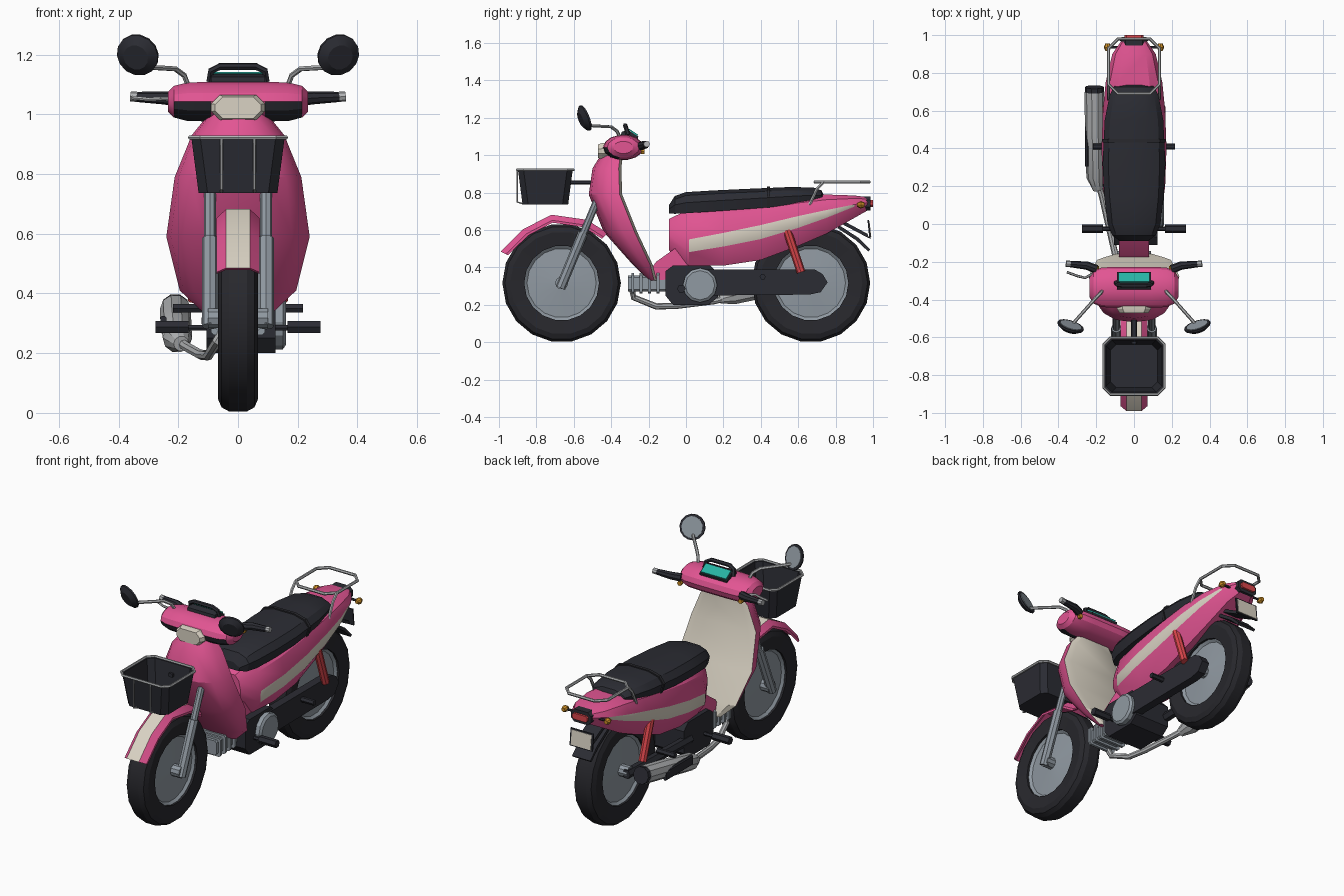
import bpy, bmesh, math
from mathutils import Vector

if "Cube" in bpy.data.objects:
    bpy.data.objects.remove(bpy.data.objects["Cube"])

def material(name, *rgb):
    m = bpy.data.materials.new(name)
    m.use_nodes = True
    m.diffuse_color = (*rgb, 1)
    m.node_tree.nodes["Principled BSDF"].inputs["Base Color"].default_value = (*rgb, 1)
    return m

PINK = material("pink paint", .76, .09, .29)
CREAM = material("cream", .70, .65, .55)
BLACK = material("black plastic", .024, .025, .033)
TYRE = material("tyre rubber", .021, .021, .026)
STEEL = material("blue grey steel", .28, .32, .36)
CHROME = material("light metal", .45, .46, .47)
RED = material("red", .70, .06, .07)
ORANGE = material("orange", .60, .27, .02)
TEAL = material("teal", .02, .45, .37)

parts = []
def add(name, mesh, mats):
    ob = bpy.data.objects.new(name, mesh)
    bpy.context.collection.objects.link(ob)
    for m in mats:
        mesh.materials.append(m)
    parts.append(ob)
    return ob

def loft(name, rings, mats, rule=None, loop=False):
    """Skin closed rings; rule(ring, edge, centre) gives the material index."""
    bm = bmesh.new()
    vs = [[bm.verts.new(p) for p in r] for r in rings]
    n, k = len(vs), len(vs[0])
    for i in range(n if loop else n - 1):
        a, b = vs[i], vs[(i + 1) % n]
        for j in range(k):
            f = bm.faces.new((a[j], a[(j + 1) % k], b[(j + 1) % k], b[j]))
            if rule:
                f.material_index = rule(i, j, f.calc_center_median())
    if not loop:
        bm.faces.new(vs[0])
        bm.faces.new(vs[-1])
    bmesh.ops.recalc_face_normals(bm, faces=bm.faces)
    me = bpy.data.meshes.new(name)
    bm.to_mesh(me)
    bm.free()
    return add(name, me, mats)

def tube(name, pts, r, mat, radii=None, res=1, cyclic=False):
    cu = bpy.data.curves.new(name, 'CURVE')
    cu.dimensions = '3D'
    cu.bevel_depth, cu.bevel_resolution, cu.use_fill_caps = r, res, True
    sp = cu.splines.new('POLY')
    sp.points.add(len(pts) - 1)
    for i, p in enumerate(pts):
        sp.points[i].co = (*p, 1)
        sp.points[i].radius = radii[i] if radii else 1
    sp.use_cyclic_u = cyclic
    tmp = bpy.data.objects.new(name + " path", cu)
    me = bpy.data.meshes.new_from_object(tmp)
    bpy.data.objects.remove(tmp)
    me.materials.clear()
    return add(name, me, [mat])

def octagon(hx, hy, c):
    return [(hx, c - hy), (hx, hy - c), (hx - c, hy), (c - hx, hy),
            (-hx, hy - c), (-hx, c - hy), (c - hx, -hy), (hx - c, -hy)]

def box(name, centre, size, mat, c=.01):
    """Box whose vertical-plane outline (x, z) has cut corners."""
    x, y, z = centre
    o = octagon(size[0] / 2, size[2] / 2, c)
    return loft(name, [[(x + a, y + s * size[1] / 2, z + b) for a, b in o] for s in (-1, 1)], [mat])

def prism(name, yz, x0, x1, mat):
    return loft(name, [[(x, y, z) for y, z in yz] for x in (x0, x1)], [mat])

def lathe(name, profile, y, z, mat, n=18):
    return loft(name, [[(x, y + r * math.cos(t), z + r * math.sin(t)) for x, r in profile]
                       for t in (math.tau * i / n for i in range(n))], [mat], loop=True)

def both(half):
    """Close a half section (x >= 0) with its mirror image."""
    return half + [(-x, y, z) for x, y, z in reversed(half)]

# wheels
for end, wy in (("front", -.665), ("rear", .668)):
    lathe(end + "_tyre", [(-.03, .317), (.03, .317), (.055, .303), (.067, .275), (.058, .2),
                          (-.058, .2), (-.067, .275), (-.055, .303)], wy, .317, TYRE)
    lathe(end + "_rim", [(-.05, .205), (.05, .205), (.033, .185), (.045, .03),
                         (-.045, .03), (-.033, .185)], wy, .317, STEEL)
    tube(end + "_hub", [(-.1, wy, .317), (.1, wy, .317)], .035, STEEL, res=3)

# front fork
for s, side in ((1, "left"), (-1, "right")):
    tube(side + "_fork_slider", [(s * .094, -.672, .29), (s * .094, -.55, .585)], .027, STEEL, res=2)
    tube(side + "_fork_tube", [(s * .094, -.55, .58), (s * .094, -.45, .82)], .02, STEEL, res=2)

# front mudguard with a centre stripe
section = [(-.072, -.03), (-.04, 0), (.04, 0), (.072, -.03),
           (.072, -.043), (.04, -.013), (-.04, -.013), (-.072, -.043)]
hub = Vector((0, -.665, .317))
rings = []
for y, z in ((-.99, .485), (-.87, .605), (-.72, .682), (-.53, .655), (-.42, .585)):
    p = Vector((0, y, z))
    n = (p - hub).normalized()
    rings.append([p + n * d + Vector((x, 0, 0)) for x, d in section])
loft("front_mudguard", rings, [PINK, CREAM], lambda i, j, c: int(j == 1))

# leg shield: pink front, cream back; stations are z, half width, front y, rim y
rings = []
for z, w, yf, yr in ((.33, .11, -.20, -.17), (.41, .195, -.28, -.19), (.59, .24, -.44, -.275),
                     (.79, .212, -.52, -.355), (.93, .155, -.50, -.36), (1.01, .09, -.45, -.35)):
    front = [(w * math.cos(t) ** .8, yr - (yr - yf) * math.sin(t), z)
             for t in (math.pi / 2 * i / 4 for i in range(4))]
    ring = front + [(0, yf, z)] + [(-x, y, q) for x, y, q in reversed(front)]
    rings.append(ring + [(-.8 * w, yr + .014, z), (.8 * w, yr + .014, z)])
loft("leg_shield", rings, [PINK, CREAM], lambda i, j, c: int(j >= 8))

# handlebar cowl along x
rings = []
for x, k in ((-.235, .5), (-.215, .82), (-.17, 1), (-.09, 1.03), (.09, 1.03), (.17, 1), (.215, .82), (.235, .5)):
    rings.append([(x, -.335 + .105 * k * math.cos(t), 1.042 + .066 * k * math.sin(t))
                  for t in (math.tau * i / 14 for i in range(14))])
loft("handlebar_cowl", rings, [PINK, BLACK],
     lambda i, j, c: int(c.y < -.36 and c.z < 1.035 and .08 < abs(c.x) < .2))
loft("headlight", [[(a * k, y, 1.022 + b * k) for a, b in octagon(.09, .043, .03)]
                   for y, k in ((-.38, 1), (-.45, 1), (-.47, .85))], [CREAM])

# instrument panel and visor
prism("instrument_panel", [(-.35, 1.09), (-.345, 1.125), (-.31, 1.135), (-.255, 1.10), (-.26, 1.08)], -.09, .09, BLACK)
prism("display", [(-.31, 1.137), (-.305, 1.142), (-.257, 1.11), (-.26, 1.102)], -.083, .083, TEAL)
tube("visor", [(-.095, -.31, 1.11), (-.09, -.32, 1.145), (-.06, -.325, 1.16), (.06, -.325, 1.16),
               (.09, -.32, 1.145), (.095, -.31, 1.11)], .012, BLACK)

# grips, mirrors, lever and front indicators
for s, side in ((1, "left"), (-1, "right")):
    tube(side + "_grip", [(s * .2, -.24, 1.05), (s * .25, -.22, 1.055), (s * .338, -.212, 1.058)],
         .02, BLACK, (1.2, 1.1, .85), 2)
    tube(side + "_bar_end", [(s * .335, -.212, 1.058), (s * .36, -.21, 1.06)], .017, CHROME, res=2)
    tube(side + "_front_indicator", [(s * .2, -.24, 1.02), (s * .2, -.222, 1.02)], .014, ORANGE)
    tube(side + "_mirror_stem", [(s * .165, -.35, 1.09), (s * .18, -.37, 1.13), (s * .21, -.40, 1.152),
                                 (s * .29, -.49, 1.157), (s * .325, -.53, 1.16)], .009, CHROME)
    c = Vector((s * .337, -.545, 1.197))
    n = Vector((-s * .3, .93, .36)).normalized()
    tube(side + "_mirror_shell", [c - n * .02, c, c + n * .01], .072, BLACK, (.6, 1, 1), 5)
    tube(side + "_mirror_glass", [c + n * .009, c + n * .013], .06, STEEL, res=5)
tube("brake_lever", [(-.21, -.26, 1.05), (-.26, -.285, 1.052), (-.30, -.275, 1.05), (-.355, -.255, 1.056)], .007, CHROME)

# basket
by = -.752
loft("basket", [[(a, by + b, z) for a, b in octagon(hx, hy, .03)] for hx, hy, z in
                ((.132, .122, .737), (.156, .146, .92), (.147, .137, .92), (.124, .114, .747))], [BLACK])
tube("basket_rim", [(a, by + b, .922) for a, b in octagon(.16, .15, .035)], .008, CHROME, cyclic=True)
for x in (-.055, .055):
    tube("basket_wire", [(x, -.902, .922), (x, -.902, .75), (x, -.87, .74)], .005, CHROME)
box("basket_bracket", (0, -.55, .855), (.03, .17, .022), BLACK, .004)

# rear body with a side stripe; y, top, stripe top, stripe bottom, bottom, half width
rings = []
for y, zt, s1, s2, zb, w in ((-.09, .66, .575, .54, .49, .08), (.015, .71, .55, .482, .41, .14),
                             (.2, .73, .585, .512, .41, .165), (.4, .755, .627, .552, .44, .172),
                             (.6, .78, .675, .612, .515, .165), (.75, .79, .707, .665, .58, .15),
                             (.9, .785, .737, .725, .665, .115), (.98, .775, .748, .74, .71, .06)):
    rings.append(both([(0.55 * w, y, zt), (.85 * w, y, (zt * 2 + s1) / 3), (w, y, s1), (.97 * w, y, s2), (.6 * w, y, zb)]))
loft("rear_body", rings, [PINK, CREAM], lambda i, j, c: int(j in (2, 6) and 1 <= i <= 5))
prism("centre_tunnel", [(-.21, .36), (-.16, .43), (-.02, .53), (.05, .5), (.05, .40), (-.02, .345), (-.16, .33)],
      -.08, .08, PINK)

# seat; y, bottom, top, half width
def seat_ring(y, zb, zt, w):
    return both([(.4 * w, y, zt), (.82 * w, y, zt - .018), (w, y, (zb + zt) / 2), (.9 * w, y, zb)])
loft("seat", [seat_ring(*s) for s in ((-.09, .69, .735, .075), (-.06, .687, .782, .115), (.0, .69, .803, .14),
     (.15, .70, .812, .158), (.32, .712, .82, .166), (.55, .73, .83, .155), (.68, .745, .828, .13),
     (.725, .755, .812, .108), (.738, .76, .785, .09))], [BLACK])
loft("seat_strap", [seat_ring(y, .717, .832, .167) for y in (.432, .45)], [TYRE])

# engine, cylinder and drive
prism("engine_case", [(-.11, .25), (-.11, .38), (-.07, .41), (.13, .41), (.17, .37), (.17, .24), (.12, .2), (-.07, .2)],
      -.105, .125, BLACK)
tube("engine_cover", [(.11, .075, .305), (.15, .075, .305), (.16, .075, .305)], .092, STEEL, (1, 1, .85), 4)
box("cylinder", (0, -.21, .315), (.15, .2, .085), STEEL)
for i in range(4):
    box("cooling_fin", (0, -.285 + i * .045, .315), (.18, .015, .11), STEEL)
prism("chain_case", [(.08, .25), (.08, .39), (.69, .388), (.73, .365), (.757, .32), (.72, .268), (.66, .255)],
      .085, .135, BLACK)
tube("swingarm", [(-.095, .1, .3), (-.095, .7, .317)], .028, BLACK)

# exhaust
tube("exhaust_pipe", [(-.04, -.29, .29), (-.07, -.28, .24), (-.10, -.16, .192), (-.125, -.05, .195), (-.17, .15, .22),
                      (-.195, .23, .24)], .017, CHROME, res=2)
tube("muffler", [(-.19, .18, .232), (-.203, .25, .25), (-.208, .5, .305), (-.21, .70, .345)], .052, CHROME, (.5, .95, 1, 1), 3)
tube("muffler_cap", [(-.21, .69, .343), (-.21, .725, .35)], .05, BLACK, res=3)
box("heat_shield", (-.25, .43, .295), (.02, .25, .06), BLACK, .006)

# footrests, shocks, rear indicators and carrier legs
tube("footrest_bar", [(-.18, -.025, .285), (.18, -.025, .285)], .011, BLACK)
for s, side in ((1, "left"), (-1, "right")):
    tube(side + "_footrest", [(s * .165, -.025, .287), (s * .276, -.025, .287)], .023, BLACK)
    tube(side + "_passenger_peg", [(s * .1, .41, .35), (s * .217, .41, .35)], .016, BLACK)
    tube(side + "_shock", [(s * .145, .54, .60), (s * .145, .615, .375)], .023, RED, res=2)
    tube(side + "_indicator_stem", [(s * .07, .935, .735), (s * .13, .935, .735)], .007, BLACK)
    tube(side + "_rear_indicator", [(s * .14, .915, .735), (s * .14, .935, .735), (s * .14, .955, .735)],
         .02, ORANGE, (.5, 1, .6), 2)
    tube(side + "_carrier_leg", [(s * .135, .66, .735), (s * .135, .70, .82), (s * .135, .735, .857)], .009, CHROME)
tube("carrier_loop", [(a, .835 + b, .857) for a, b in octagon(.135, .145, .05)], .009, CHROME, cyclic=True)

# tail lamp, number plate and rear mudguard
box("lamp_housing", (0, .965, .742), (.13, .045, .075), BLACK, .02)
box("tail_lamp", (0, .985, .742), (.10, .03, .036), RED)
prism("plate_bracket", [(.80, .672), (.97, .58), (.98, .555), (.80, .65)], -.05, .05, BLACK)
prism("plate_frame", [(.97, .655), (.978, .655), (.988, .555), (.98, .555)], -.075, .075, BLACK)
prism("number_plate", [(.977, .648), (.981, .648), (.991, .562), (.987, .562)], -.065, .065, CREAM)
prism("rear_mudguard", [(.82, .625), (.92, .56), (.985, .495), (.975, .485), (.91, .545), (.81, .61)], -.06, .06, BLACK)

# shading
bpy.ops.object.select_all(action='DESELECT')
for ob in parts:
    ob.select_set(True)
bpy.context.view_layer.objects.active = parts[0]
bpy.ops.object.shade_smooth_by_angle(angle=math.radians(28))
